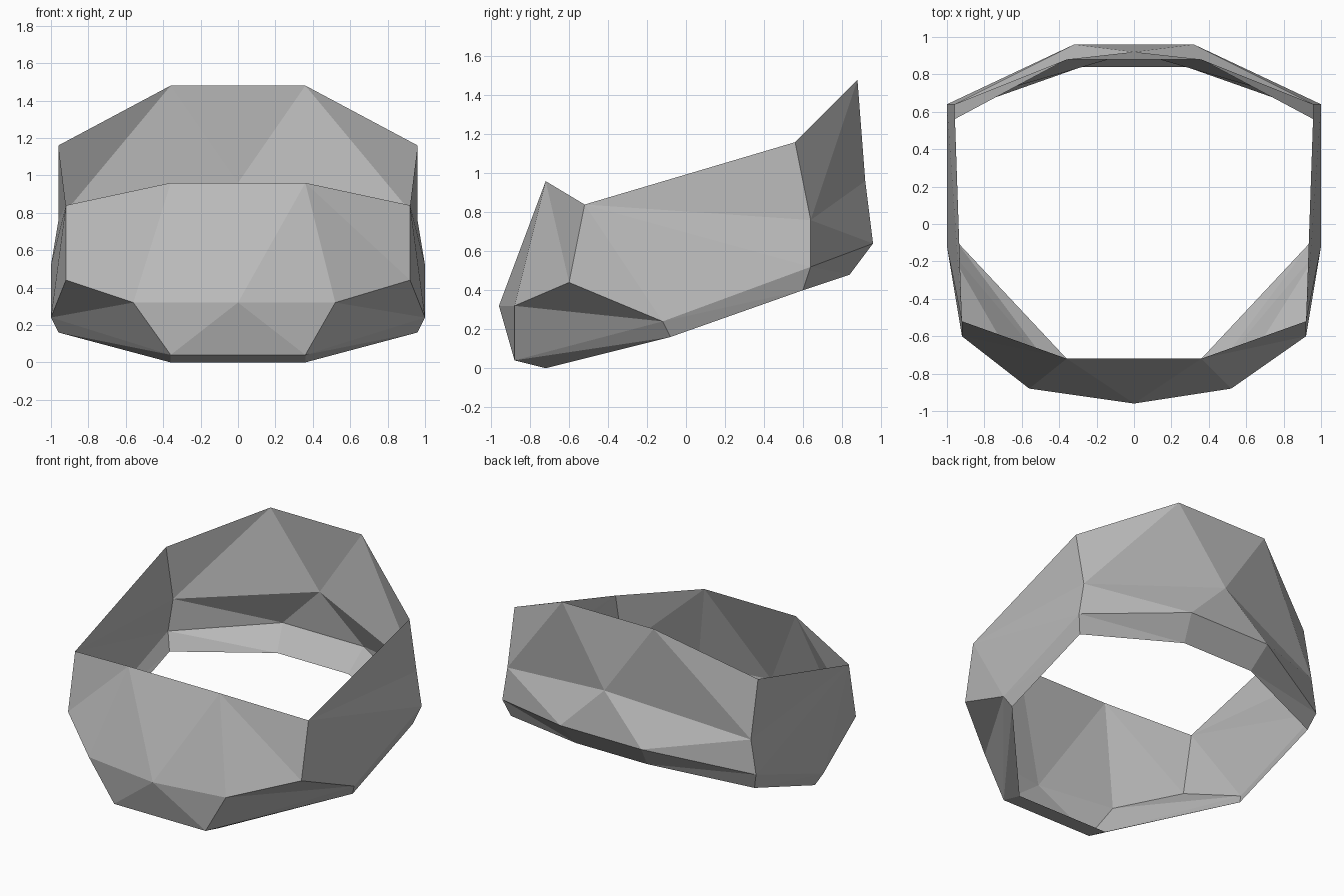
import bpy
import bmesh
from mathutils import Vector

cube = bpy.data.objects.get("Cube")
if cube:
    bpy.data.objects.remove(cube, do_unlink=True)

UNIT = 0.04  # every corner sits on this grid

# Corners of one half of the band, in grid units
POINTS = {
    # upper rim
    "rim_front": (9, -18, 24), "rim_cheek": (23, -13, 21),
    "rim_side": (24, 14, 29), "rim_back": (9, 22, 37),
    # widest line around the band
    "nose": (0, -24, 8), "jaw": (13, -22, 8), "cheek": (23, -15, 11),
    "hip": (25, -3, 6), "heel": (25, 16, 13), "back": (8, 24, 16),
    "back_side": (24, 16, 19), "back_peak": (0, 23, 24),
    # lower lip, turned inwards
    "chin": (9, -22, 1), "lip_front": (9, -18, 0), "lip_hip": (24, -2, 4),
    "lip_heel": (24, 15, 10), "lip_back": (7, 21, 12),
}

# Each fan is a pivot corner followed by the corners it sweeps over
SIDE_FANS = [
    # front wall
    "rim_front nose jaw cheek rim_cheek",
    "jaw nose chin hip cheek",
    # side wall
    "rim_cheek cheek hip heel back_side rim_side",
    # back wall
    "back_side rim_side rim_back back_peak back heel",
    # lower lip
    "chin hip lip_hip lip_front",
    "hip heel lip_heel lip_hip",
    "heel back lip_back lip_heel",
]

# Faces crossing the middle; a minus picks the mirrored corner
MIDDLE_FACES = [
    "rim_front -rim_front nose",
    "nose -chin chin",
    "chin -chin -lip_front lip_front",
    "rim_back -rim_back back_peak",
    "back_peak -back back",
    "back -back -lip_back lip_back",
]


def make_corners(bm):
    corners = {}
    for name, place in POINTS.items():
        x, y, z = Vector(place) * UNIT
        corners[name] = bm.verts.new((x, y, z))
        if x == 0:
            corners["-" + name] = corners[name]
        else:
            corners["-" + name] = bm.verts.new((-x, y, z))
    # the jaw is slightly wider on one side
    corners["-jaw"].co.x -= UNIT
    return corners


def add_fan(bm, corners, fan, side):
    pivot, *sweep = [corners[side + name] for name in fan.split()]
    for first, second in zip(sweep, sweep[1:]):
        bm.faces.new((pivot, first, second))


# Faceted band
bm = bmesh.new()
corners = make_corners(bm)
for side in ("", "-"):
    for fan in SIDE_FANS:
        add_fan(bm, corners, fan, side)
for face in MIDDLE_FACES:
    bm.faces.new([corners[name] for name in face.split()])

# Make all faces point away from the opening
bmesh.ops.recalc_face_normals(bm, faces=bm.faces)
bm.normal_update()
outward = sum(f.normal.xy.dot(f.calc_center_median().xy) for f in bm.faces)
if outward < 0:
    bmesh.ops.reverse_faces(bm, faces=bm.faces)

mesh = bpy.data.meshes.new("faceted_band")
bm.to_mesh(mesh)
bm.free()
band = bpy.data.objects.new("faceted_band", mesh)
bpy.context.collection.objects.link(band)

# Plain grey material
grey = bpy.data.materials.new("plain_grey")
grey.use_nodes = True
colour = (0.5, 0.5, 0.5, 1)
grey.diffuse_color = colour
grey.node_tree.nodes["Principled BSDF"].inputs["Base Color"].default_value = colour
mesh.materials.append(grey)
